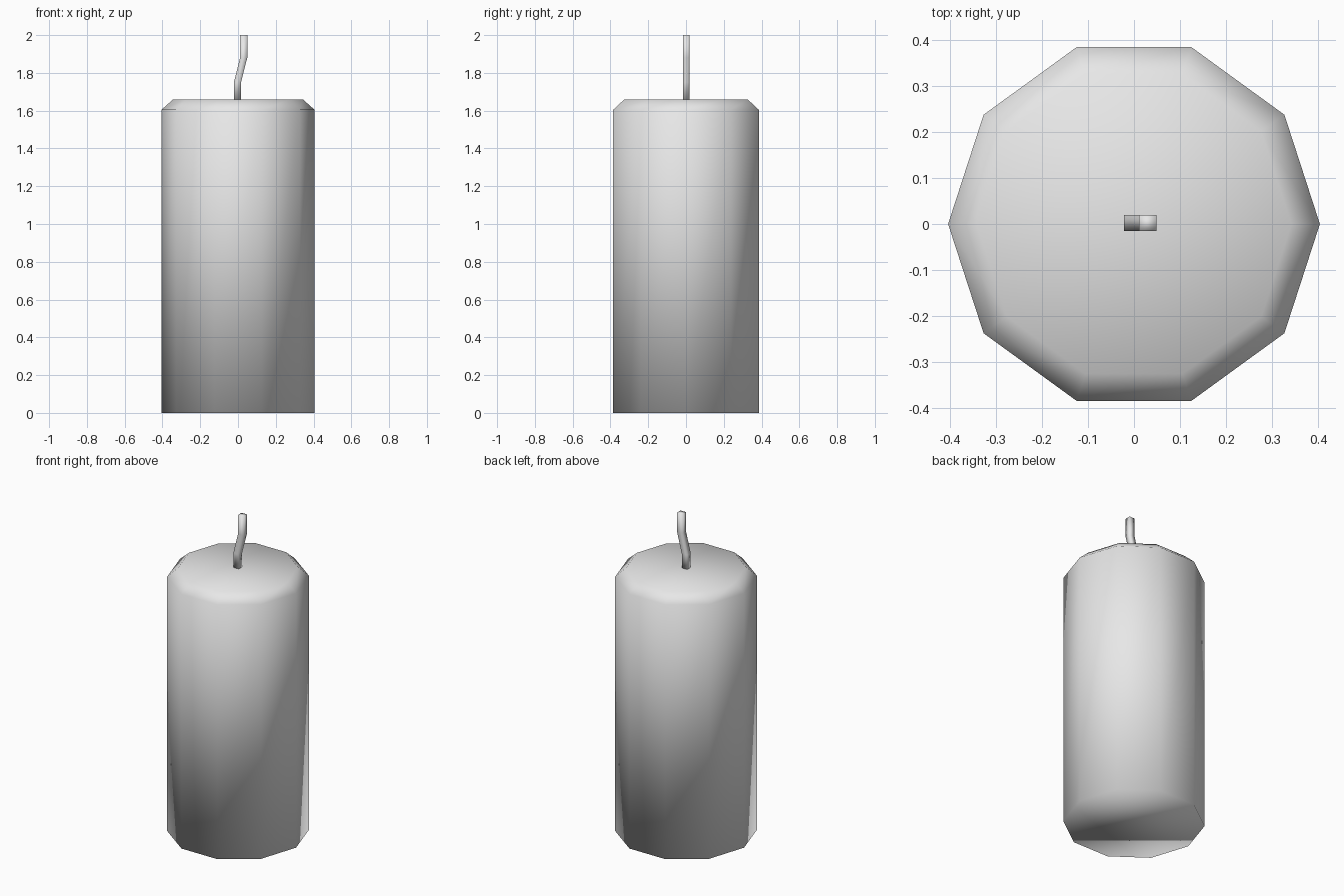
import bpy, bmesh, math

cube = bpy.data.objects.get("Cube")
if cube:
    bpy.data.objects.remove(cube, do_unlink=True)

SIDES = 10

grey = bpy.data.materials.new("plain_grey")
grey.use_nodes = True
colour = (0.8, 0.8, 0.8, 1.0)
grey.diffuse_color = colour
grey.node_tree.nodes["Principled BSDF"].inputs["Base Color"].default_value = colour


def skin_rings(name, rings):
    """Join equal-sized rings of points into a closed, smooth-shaded solid."""
    bm = bmesh.new()
    loops = [[bm.verts.new(p) for p in ring] for ring in rings]
    n = len(loops[0])
    for low, high in zip(loops, loops[1:]):
        for i in range(n):
            j = (i + 1) % n
            bm.faces.new((low[i], low[j], high[j], high[i]))
    bm.faces.new(loops[0][::-1])
    bm.faces.new(loops[-1])
    bmesh.ops.recalc_face_normals(bm, faces=bm.faces[:])
    for face in bm.faces:
        face.smooth = True
    mesh = bpy.data.meshes.new(name)
    bm.to_mesh(mesh)
    bm.free()
    mesh.materials.append(grey)
    obj = bpy.data.objects.new(name, mesh)
    bpy.context.collection.objects.link(obj)
    return obj


def polygon(radius, z):
    angles = [math.tau * i / SIDES for i in range(SIDES)]
    return [(radius * math.cos(a), radius * math.sin(a), z) for a in angles]


def rectangle(x, z, half_x=0.019, half_y=0.0175, y=0.002):
    corners = ((-1, -1), (1, -1), (1, 1), (-1, 1))
    return [(x + sx * half_x, y + sy * half_y, z) for sx, sy in corners]


# Wax body: ten-sided column with a chamfered top rim
skin_rings("candle_body", [polygon(r, z) for r, z in
                           ((0.405, 0), (0.405, 1.605), (0.343, 1.66))])

# Wick: square strand with a kink to the side
skin_rings("wick", [rectangle(x, z) for x, z in
                    ((-0.003, 1.655), (-0.003, 1.75), (0.03, 1.88), (0.03, 2.0))])
